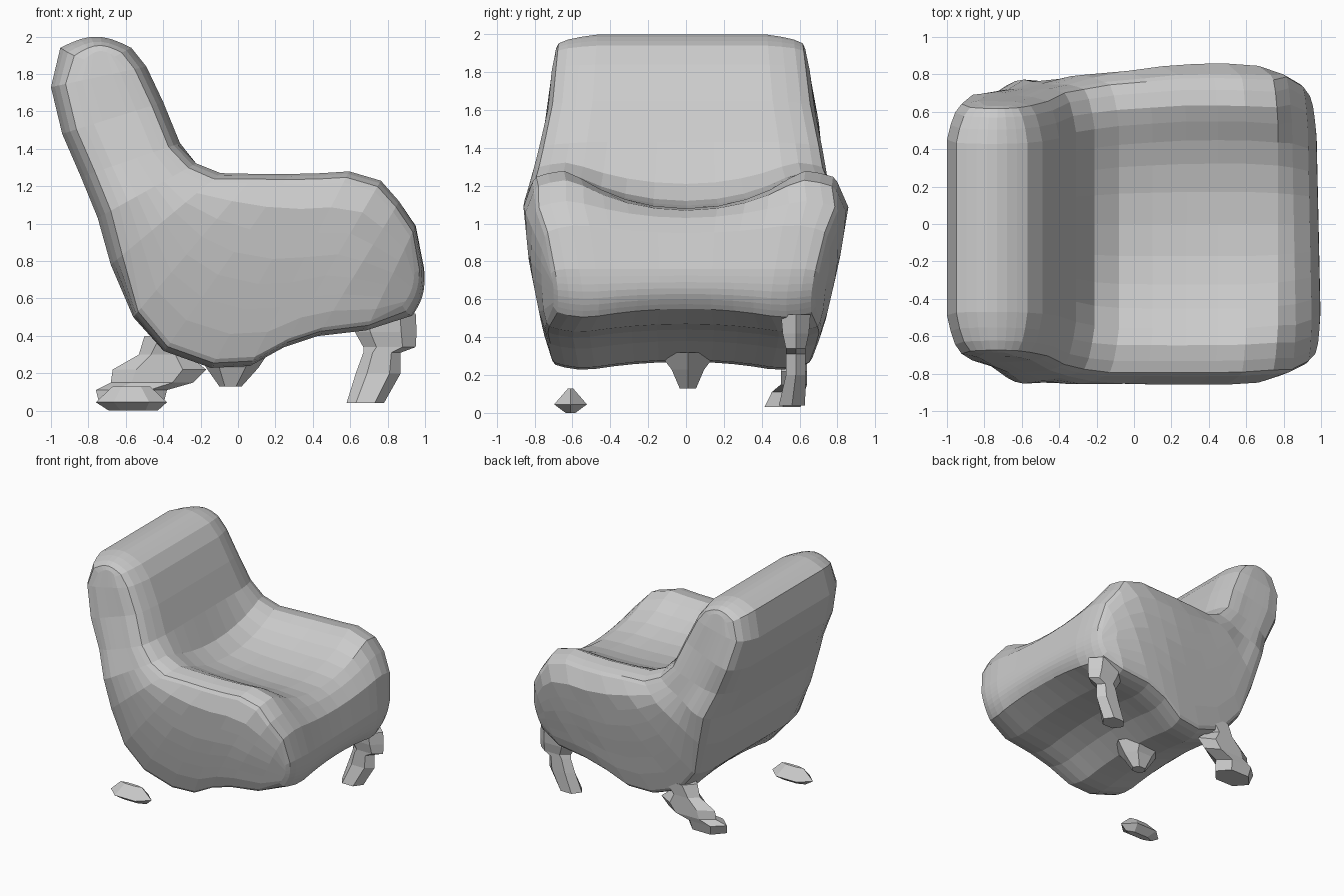
import bpy, bmesh, math

if "Cube" in bpy.data.objects:
    bpy.data.objects.remove(bpy.data.objects["Cube"])


def lerp(a, b, f):
    return a + (b - a) * f


def table(keys, vals, k):
    """Piecewise linear lookup."""
    if k <= keys[0]:
        return vals[0]
    for i in range(len(keys) - 1):
        if k <= keys[i + 1]:
            return lerp(vals[i], vals[i + 1], (k - keys[i]) / (keys[i + 1] - keys[i]))
    return vals[-1]


def finish(name, bm):
    bmesh.ops.remove_doubles(bm, verts=bm.verts, dist=1e-5)
    bmesh.ops.recalc_face_normals(bm, faces=bm.faces)
    me = bpy.data.meshes.new(name)
    bm.to_mesh(me)
    bm.free()
    ob = bpy.data.objects.new(name, me)
    bpy.context.collection.objects.link(ob)
    return ob


# Side profile as pairs: outer (back and underside) / inner (backrest, arm top)
OUTER = [(-.95, 1.94), (-1.0, 1.73), (-.94, 1.48), (-.84, 1.25), (-.75, 1.03),
         (-.68, .78), (-.56, .5), (-.4, .31), (-.15, .22), (.06, .23),
         (.24, .33), (.42, .39), (.68, .42), (.94, .5)]
INNER = [(-.57, 1.94), (-.49, 1.84), (-.4, 1.65), (-.31, 1.43), (-.21, 1.33),
         (-.08, 1.28), (.1, 1.275), (.28, 1.275), (.45, 1.28), (.6, 1.29),
         (.77, 1.24), (.87, 1.13), (.955, 1.0), (1.0, .76)]
# How far the seat sinks below the arm at each inner point
SINK = [0, 0, 0, 0, .12, .16, .18, .19, .2, .21, .17, .1, .05, 0]
N, LEVELS = len(OUTER), 7
T = [0, .2, .38, .54, .68, .8, .9, .97, 1.0]
INSET = [0, 0, 0, 0, 0, .02, .045, .08, .13]
STATIONS = [(-t, e) for t, e in zip(T[:0:-1], INSET[:0:-1])] + list(zip(T, INSET))

ZK = [.2, .5, .8, 1.1, 1.3, 1.6, 2.0]
WIDTH_R = [.70, .77, .83, .86, .80, .73, .69]
WIDTH_L = [.68, .74, .81, .86, .78, .68, .63]


def half_width(x, z, left):
    w = table(ZK, WIDTH_L if left else WIDTH_R, z)
    if z < 1.5:
        fade = min(1, (1.5 - z) / .3)
        w -= fade * .12 * max(0, (abs(x) - .6) / .4) ** 1.5
        if left:
            w -= fade * .08 * max(0, min(1, (.3 - x) / .8))
    return w


def body_point(i, k, t, e):
    blend = min(1, abs(t) / .78) ** 2

    def pair(j):
        o, p = OUTER[j], INNER[j]
        lift = .05 if j > 6 else 0
        return (o[0], o[1] + lift * (1 - blend)), (p[0], p[1] - SINK[j] * (1 - blend))
    a, b = pair(i)
    size = math.dist(a, b)
    back = i < 6
    f = lerp(e * (1 if back else .5) / size, 1 - e * (.8 if back else .6) / size, k / LEVELS)
    x, z = lerp(a[0], b[0], f), lerp(a[1], b[1], f)
    # round the two ends of the profile
    bulge = .06 * math.sin(math.pi * k / LEVELS)
    if i == 0:
        z += bulge
    elif i == N - 1:
        x, z = x + bulge * .4, z - bulge * .2
    # pull the ends in at the sides
    if i in (0, N - 1) and e:
        c, d = pair(1 if i == 0 else N - 2)
        x = lerp(x, lerp(c[0], d[0], f), e * 2.8)
        z = lerp(z, lerp(c[1], d[1], f), e * 2.8)
    if x > .8:
        x -= .03 * (t + 1) / 2
    return x, t * half_width(x, z, t > 0), z


# Body: backrest, arms and seat as one soft faceted form
bm = bmesh.new()
g = [[[bm.verts.new(body_point(i, k, t, e)) for k in range(LEVELS + 1)]
      for i in range(N)] for t, e in STATIONS]
S = len(STATIONS)
# dome the side caps: their rims tuck in slightly
for s in (0, S - 1):
    for i in range(N):
        for k in range(LEVELS + 1):
            if i in (0, N - 1) or k in (0, LEVELS):
                g[s][i][k].co.y *= .985
for s in (0, S - 1):                      # side caps
    for i in range(N - 1):
        for k in range(LEVELS):
            bm.faces.new((g[s][i][k], g[s][i + 1][k], g[s][i + 1][k + 1], g[s][i][k + 1]))
for s in range(S - 1):
    for i in range(N - 1):                # underside/back and seat/backrest
        for k in (0, LEVELS):
            bm.faces.new((g[s][i][k], g[s][i + 1][k], g[s + 1][i + 1][k], g[s + 1][i][k]))
    for k in range(LEVELS):               # top of backrest and front lip
        for i in (0, N - 1):
            bm.faces.new((g[s][i][k], g[s][i][k + 1], g[s + 1][i][k + 1], g[s + 1][i][k]))
loose = [v for v in bm.verts if not v.link_faces]
bmesh.ops.delete(bm, geom=loose, context='VERTS')
finish("armchair_body", bm)


def ring_part(name, rings, sides=6):
    """Loft of horizontal rings: x, y, z, x radius, y radius."""
    bm = bmesh.new()
    loops = []
    for x, y, z, rx, ry in rings:
        loops.append([bm.verts.new((x + rx * math.cos(2 * math.pi * j / sides),
                                    y + ry * math.sin(2 * math.pi * j / sides), z))
                      for j in range(sides)])
    for a, b in zip(loops, loops[1:]):
        for j in range(sides):
            n = (j + 1) % sides
            bm.faces.new((a[j], a[n], b[n], b[j]))
    bm.faces.new(loops[0])
    bm.faces.new(loops[-1])
    return finish(name, bm)


# Crooked front leg, flaring into the underside
ring_part("front_leg", [(.78, .58, .52, .17, .09), (.79, .58, .42, .165, .08),
                        (.81, .58, .34, .14, .06), (.77, .58, .31, .1, .06),
                        (.75, .58, .2, .12, .06), (.68, .56, .04, .1, .08)])
# Rear leg with a long foot
ring_part("rear_leg", [(-.33, .56, .4, .17, .1), (-.4, .57, .3, .13, .08),
                       (-.42, .57, .22, .25, .08), (-.46, .57, .15, .22, .08),
                       (-.57, .54, .11, .19, .1), (-.57, .51, .03, .17, .11)])
# Detached rear foot
ring_part("rear_foot", [(-.57, -.61, .13, .1, .015), (-.57, -.61, .045, .19, .1),
                        (-.56, -.61, .0, .13, .03)])
# Small knob under the middle
ring_part("under_knob", [(-.03, .01, .32, .2, .18), (-.03, .01, .23, .14, .1),
                         (-.04, .01, .13, .06, .05)])
